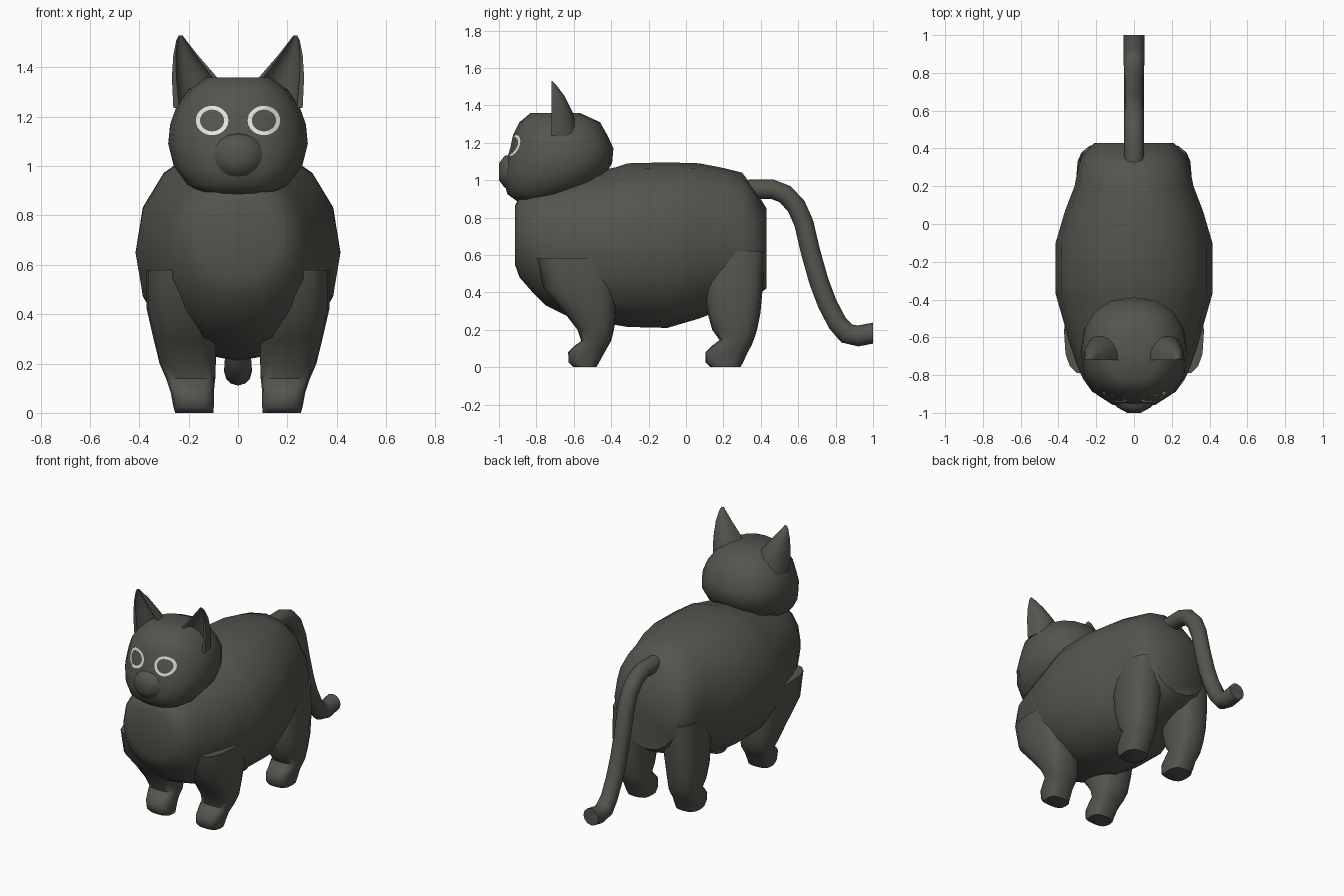
import bpy, bmesh, math
from mathutils import Vector
from mathutils.bvhtree import BVHTree

if "Cube" in bpy.data.objects:
    bpy.data.objects.remove(bpy.data.objects["Cube"])


def material(name, color):
    m = bpy.data.materials.new(name)
    m.diffuse_color = (*color, 1)
    m.use_nodes = True
    m.node_tree.nodes["Principled BSDF"].inputs["Base Color"].default_value = m.diffuse_color
    return m


FUR = material("dark grey fur", (0.09, 0.09, 0.078))
EYE = material("off white eye ring", (0.8, 0.79, 0.74))


def finish(name, bm, mat, angle=50):
    bmesh.ops.recalc_face_normals(bm, faces=bm.faces)
    me = bpy.data.meshes.new(name)
    bm.to_mesh(me)
    bm.free()
    me.materials.append(mat)
    ob = bpy.data.objects.new(name, me)
    bpy.context.collection.objects.link(ob)
    bpy.ops.object.select_all(action='DESELECT')
    ob.select_set(True)
    bpy.context.view_layer.objects.active = ob
    bpy.ops.object.shade_smooth_by_angle(angle=math.radians(angle))
    return ob


def loft(name, rings, angle=50):
    """Skin closed rings of points and cap both ends."""
    bm = bmesh.new()
    rows = [[bm.verts.new(p) for p in ring] for ring in rings]
    n = len(rows[0])
    for a, b in zip(rows, rows[1:]):
        for i in range(n):
            j = (i + 1) % n
            bm.faces.new((a[i], a[j], b[j], b[i]))
    bm.faces.new(rows[0])
    bm.faces.new(rows[-1])
    return finish(name, bm, FUR, angle)


def oval(u0, u1, v0, v1, n=16, e=2.0):
    """Superellipse filling the box u0..u1, v0..v1."""
    pts = []
    for i in range(n):
        a = 2 * math.pi * i / n
        c, s = math.cos(a), math.sin(a)
        c = math.copysign(abs(c) ** (2 / e), c)
        s = math.copysign(abs(s) ** (2 / e), s)
        pts.append(((u0 + u1) / 2 + c * (u1 - u0) / 2,
                    (v0 + v1) / 2 + s * (v1 - v0) / 2))
    return pts


def along_y(rows, e=2.0):      # rows: y, half width, bottom, top
    return [[(x, y, z) for x, z in oval(-w, w, b, t, e=e)] for y, w, b, t in rows]


def along_z(rows, side=1, n=16, e=2.0):   # rows: z, x0, x1, y0, y1
    return [[(side * x, y, z) for x, y in oval(x0, x1, y0, y1, n, e)]
            for z, x0, x1, y0, y1 in rows]


# Torso
loft("body", along_y([
    (-.915, .16, .55, .86), (-.89, .22, .48, .92), (-.82, .27, .40, .96),
    (-.75, .30, .33, .985), (-.65, .335, .28, 1.01), (-.37, .415, .225, 1.07),
    (-.31, .415, .215, 1.09), (-.1, .415, .21, 1.095), (.07, .365, .26, 1.09),
    (.2, .315, .31, 1.065), (.3, .295, .35, 1.04), (.36, .275, .37, .96),
    (.43, .21, .42, .85)], 2.15))

# Head, slightly flattened at top and face
head = loft("head", along_z([
    (.885, -.13, .13, -.90, -.72), (.925, -.205, .205, -.955, -.60),
    (1.0, -.26, .26, -.975, -.45), (1.09, -.283, .283, -.965, -.395),
    (1.17, -.275, .275, -.94, -.388), (1.24, -.25, .25, -.925, -.42),
    (1.31, -.20, .20, -.89, -.46), (1.36, -.13, .13, -.83, -.57)], e=2.3))

# Short snout
loft("snout", along_y([
    (-.90, .13, .93, 1.14), (-.97, .09, .96, 1.13), (-1.0, .035, 1.0, 1.09)]))

# Eye rings laid onto the curved face
bm = bmesh.new()
bm.from_mesh(head.data)
face = BVHTree.FromBMesh(bm)
bm.free()


def on_face(x, z):
    hit = face.ray_cast(Vector((x, -2, z)), Vector((0, 1, 0)))[0]
    return Vector((x, hit.y - 0.005, z))


for side, label in ((1, "left"), (-1, "right")):
    bm = bmesh.new()
    N = 32
    rows = []
    for r in (.066, .058, .049):
        rows.append([bm.verts.new(on_face(side * .105 + r * math.cos(2 * math.pi * i / N),
                                          1.185 + .9 * r * math.sin(2 * math.pi * i / N)))
                     for i in range(N)])
    for a, b in zip(rows, rows[1:]):
        for i in range(N):
            j = (i + 1) % N
            bm.faces.new((a[i], a[j], b[j], b[i]))
    ring = finish(label + "_eye_ring", bm, EYE)
    if sum(p.normal.y for p in ring.data.polygons) > 0:
        ring.data.flip_normals()

    # Ears: crescent sections, open to the front
    ear = []
    for z, xi, xo, d in ((1.235, .03, .262, .15), (1.36, .085, .268, .115),
                         (1.45, .163, .262, .07), (1.51, .21, .25, .025),
                         (1.53, .225, .24, .006)):
        mid, half = (xi + xo) / 2, (xo - xi) / 2
        outer = [(math.cos(a), math.sin(a)) for a in (math.pi * k / 8 for k in range(9))]
        pts = [(mid + half * c, -.72 + d * s ** .8 if s > 1e-6 else -.72) for c, s in outer]
        pts += [(mid + .8 * half * c, -.72 + .55 * d * max(s, 0)) for c, s in reversed(outer)]
        ear.append([(side * x, y, z) for x, y in pts])
    loft(label + "_ear", ear, 45)

    # Legs with paws pushed forward
    loft(label + "_front_leg", along_z([
        (0, .10, .255, -.60, -.48), (.025, .098, .262, -.628, -.465),
        (.08, .098, .272, -.63, -.435), (.115, .095, .283, -.595, -.415),
        (.14, .092, .292, -.56, -.40), (.2, .09, .318, -.58, -.385),
        (.29, .09, .34, -.65, -.375), (.42, .09, .37, -.76, -.37),
        (.58, .10, .37, -.80, -.35)], side, e=2.8))
    loft(label + "_hind_leg", along_z([
        (0, .10, .255, .13, .29), (.025, .098, .26, .105, .305),
        (.08, .098, .266, .105, .33), (.115, .095, .275, .14, .35),
        (.145, .092, .28, .18, .362), (.2, .09, .29, .14, .38),
        (.29, .085, .30, .115, .398), (.42, .07, .305, .10, .41),
        (.62, .07, .29, .12, .422)], side, e=2.8))

# Tail: round tube swept along a drooping path
path = [(.33, .95), (.46, .952), (.53, .925), (.59, .86), (.63, .77), (.665, .62),
        (.71, .46), (.755, .34), (.81, .235), (.86, .18), (.92, .167), (1.0, .182)]
rings = []
for k, (y, z) in enumerate(path):
    a, b = path[max(k - 1, 0)], path[min(k + 1, len(path) - 1)]
    t = Vector((b[0] - a[0], b[1] - a[1])).normalized()
    if k == len(path) - 1:
        t = Vector((1, 0))
    r = .052 if k < 9 else .056
    rings.append([(r * math.cos(q), y - t.y * r * math.sin(q), z + t.x * r * math.sin(q))
                  for q in (2 * math.pi * i / 12 for i in range(12))])
loft("tail", rings)
